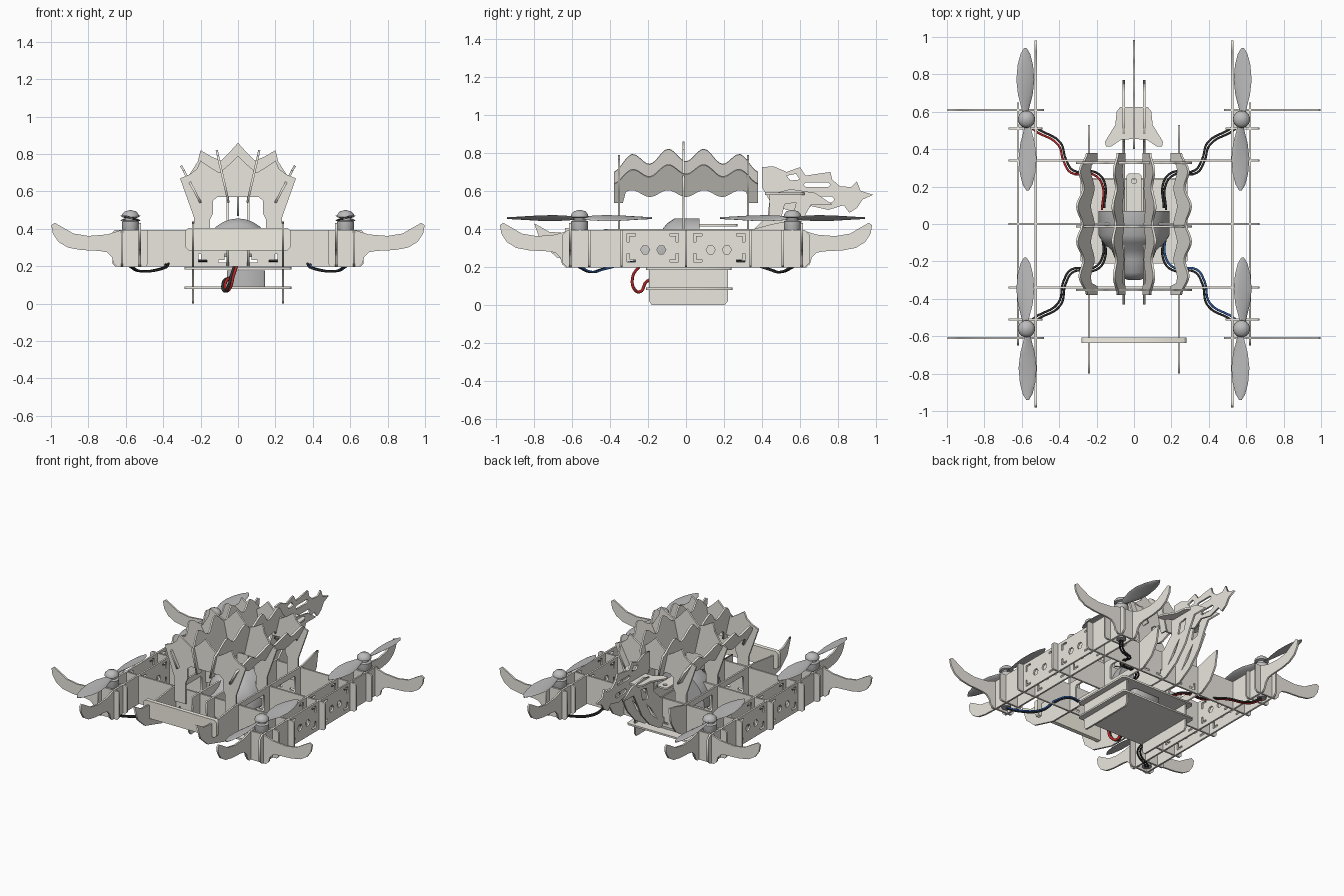
import bpy, bmesh
from math import sin, cos, pi, atan2, hypot
from mathutils import Matrix

if "Cube" in bpy.data.objects:
    bpy.data.objects.remove(bpy.data.objects["Cube"])


def mat(name, c):
    m = bpy.data.materials.new(name)
    m.diffuse_color = (*c, 1)
    m.use_nodes = True
    m.node_tree.nodes["Principled BSDF"].inputs["Base Color"].default_value = m.diffuse_color
    return m


WOOD = mat("plywood", (.83, .80, .74))
CREAM = mat("pale_board", (.90, .87, .78))
METAL = mat("grey_metal", (.5, .5, .5))
BLACK = mat("black_wire", (.03, .03, .03))
RED = mat("red_wire", (.5, .02, .02))
BLUE = mat("blue_wire", (.03, .12, .4))


def bake(name, cu, m, M=Matrix()):
    tmp = bpy.data.objects.new("tmp", cu)
    bpy.context.collection.objects.link(tmp)
    bpy.context.view_layer.update()
    dg = bpy.context.evaluated_depsgraph_get()
    me = bpy.data.meshes.new_from_object(tmp.evaluated_get(dg))
    bpy.data.objects.remove(tmp)
    me.transform(M)
    me.materials.clear()
    me.materials.append(m)
    ob = bpy.data.objects.new(name, me)
    bpy.context.collection.objects.link(ob)
    return ob


def plate(name, axis, pos, outline, holes=(), t=.012, m=WOOD):
    """Flat cut sheet, normal to axis, with holes."""
    cu = bpy.data.curves.new(name, 'CURVE')
    cu.dimensions, cu.fill_mode, cu.extrude = '2D', 'BOTH', t / 2
    for pts in [outline, *holes]:
        s = cu.splines.new('POLY')
        s.points.add(len(pts) - 1)
        for p, (u, v) in zip(s.points, pts):
            p.co = (u, v, 0, 1)
        s.use_cyclic_u = True
    M = {'x': Matrix(((0, 0, 1, pos), (1, 0, 0, 0), (0, 1, 0, 0), (0, 0, 0, 1))),
         'y': Matrix(((1, 0, 0, 0), (0, 0, -1, pos), (0, 1, 0, 0), (0, 0, 0, 1))),
         'z': Matrix.Translation((0, 0, pos))}[axis]
    return bake(name, cu, m, M)


def mirror(half):
    return half + [(-u, v) for u, v in reversed(half) if u != 0]


def rect(a, b, c, d, r=.012):
    return [(a + r, c), (b - r, c), (b, c + r), (b, d - r),
            (b - r, d), (a + r, d), (a, d - r), (a, c + r)]


def hexagon(u, v, r):
    return [(u + r * cos(i * pi / 3), v + r * sin(i * pi / 3)) for i in range(6)]


def elbow(u, v, a, b, n=.045, w=.013):
    return [(u, v), (u + a * n, v), (u + a * n, v + b * w),
            (u + a * w, v + b * w), (u + a * w, v + b * n), (u, v + b * n)]


def corners(a, b, c, d):
    return [elbow(a, c, 1, 1), elbow(b, c, -1, 1), elbow(a, d, 1, -1), elbow(b, d, -1, -1)]


def mesh_obj(name, rings, m, closed=True, caps=True):
    """Loft a skin through rings of points."""
    bm = bmesh.new()
    vs = [[bm.verts.new(p) for p in r] for r in rings]
    n = len(rings[0])
    for a, b in zip(vs, vs[1:]):
        for i in range(n if closed else n - 1):
            j = (i + 1) % n
            bm.faces.new((a[i], a[j], b[j], b[i]))
    if caps:
        bm.faces.new(vs[0])
        bm.faces.new(vs[-1])
    bmesh.ops.recalc_face_normals(bm, faces=bm.faces)
    me = bpy.data.meshes.new(name)
    bm.to_mesh(me)
    bm.free()
    me.materials.append(m)
    ob = bpy.data.objects.new(name, me)
    bpy.context.collection.objects.link(ob)
    bpy.context.view_layer.objects.active = ob
    ob.select_set(True)
    bpy.ops.object.shade_smooth_by_angle(angle=.7)
    ob.select_set(False)
    return ob


def wire(name, pts, m, r=.006):
    cu = bpy.data.curves.new(name, 'CURVE')
    cu.dimensions, cu.bevel_depth, cu.bevel_resolution, cu.resolution_u = '3D', r, 2, 6
    s = cu.splines.new('BEZIER')
    s.bezier_points.add(len(pts) - 1)
    for b, p in zip(s.bezier_points, pts):
        b.co = p
        b.handle_left_type = b.handle_right_type = 'AUTO'
    bake(name, cu, m)


# Upswept horn: outer end shared by rails and corner plates
HORN = [(.62, .395), (.70, .37), (.80, .362), (.88, .375), (.94, .41), (.98, .432), (.998, .42),
        (.99, .375), (.96, .33), (.91, .30), (.84, .287), (.74, .282), (.70, .275), (.675, .25),
        (.665, .215), (.645, .197)]
PANEL = [h for s in (-1, 1) for h in
         corners(min(s * .31, s * .04), max(s * .31, s * .04), .225, .375)
         + [hexagon(s * .215, .29, .024), hexagon(s * .13, .29, .024)]]
RAIL = [(u * .982, v) for u, v in HORN]
PLATE_SIDE = [(-.80, .43), (-.72, .385), (-.6, .375), (-.4, .40), (.36, .40), (.45, .425), (.53, .44),
              (.51, .33), (.46, .25), (.38, .2), (.22, .2), (.22, .02), (.205, 0), (-.18, 0),
              (-.195, .02), (-.195, .2), (-.5, .2), (-.68, .25), (-.76, .32)]
NECK = [(-.43, .4), (.36, .4), (.44, .48), (.44, .58), (.55, .61), (.68, .59), (.77, .53), (.66, .53),
        (.62, .46), (.57, .36), (.48, .26), (.38, .2), (-.36, .2), (-.42, .28)]
SLITS = [[(.40, .27), (.47, .33), (.52, .42), (.47, .37)], [(.50, .45), (.56, .46), (.58, .54), (.52, .53)]]

for s, side in ((-1, "left"), (1, "right")):
    plate(side + "_inner_rail", 'x', s * .525, mirror(RAIL), PANEL)
    plate(side + "_outer_rail", 'x', s * .62, rect(-.65, .65, .197, .395, .025), PANEL)
    plate(side + "_body_side", 'x', s * .24, PLATE_SIDE,
          [rect(-.28, -.06, .25, .36), rect(.06, .28, .25, .36)])
    plate(side + "_neck_plate", 'x', s * .055, NECK, SLITS)

# Cross members and three crowned ribs
for y in (-.34, 0, .34):
    plate("cross_member", 'y', y, rect(-.67, .67, .2, .395),
          [elbow(a * .06, .22, a, 1) for a in (-1, 1)] + [elbow(a * .21, .22, -a, 1) for a in (-1, 1)])
    top = ([(0, .86), (.04, .815), (.09, .765), (.14, .785), (.2, .82), (.215, .76)] if y == 0 else
           [(0, .79), (.04, .75), (.1, .70), (.15, .73), (.2, .765), (.22, .72)])
    plate("crowned_rib", 'y', y - .013, mirror(top + [
        (.26, .69), (.31, .67), (.285, .60), (.235, .46), (.235, .3), (.15, .3), (.15, .45),
        (.135, .48), (.135, .55), (.11, .57), (0, .57)]))

# Slanted wavy back scales
for s in (-1, 1):
    for label, xb, xt, hi, amp in (("inner", .05, .107, .79, .035), ("outer", .20, .292, .715, .03)):
        h = hypot(hi - .54, xt - xb)
        ys = [-.38 + .76 * i / 48 for i in range(49)]
        w = [-cos(2 * pi * y / .19) for y in ys]
        up = [(y, h - .4 * y * y + amp * k) for y, k in zip(ys, w)]
        low = [(y, (.055 + .02 * k) if abs(y) < .33 else 0) for y, k in zip(ys, w)]
        ob = plate(label + "_back_scales", 'x', 0, up + low[::-1])
        ob.location = (s * xb, 0, .54)
        ob.rotation_euler.y = s * atan2(xt - xb, hi - .54)

# Head, with eye and mouth slots, and its cross collar
plate("head", 'x', 0, [
    (.40, .725), (.46, .73), (.53, .70), (.60, .725), (.63, .68), (.69, .69), (.76, .70), (.77, .66),
    (.81, .625), (.87, .62), (.90, .65), (.92, .60), (.985, .58), (.93, .555), (.90, .51), (.86, .485),
    (.83, .525), (.75, .50), (.66, .52), (.60, .48), (.50, .51), (.43, .47), (.44, .55), (.40, .62)],
    [[(.53, .68), (.58, .69), (.60, .66), (.55, .655)], rect(.62, .76, .62, .645), rect(.66, .78, .54, .57)])
plate("head_collar", 'z', .585, mirror([(0, .625), (.075, .625), (.093, .60), (.10, .53), (.155, .44),
                                        (.15, .415), (.12, .415), (.07, .45), (0, .455)]))

# Front bumper, lower decks, battery
plate("front_bumper", 'y', -.622, rect(-.28, .28, .285, .405, .015), t=.028, m=CREAM)
plate("upper_deck", 'z', .19, rect(-.285, .285, -.21, .24))
plate("lower_deck", 'z', .085, rect(-.285, .285, -.21, .245))
plate("battery", 'z', .135, rect(-.06, .145, -.17, .18, .01), t=.085, m=METAL)

# Rounded electronics cover and its tab
rings = [[(w * cos(pi * i / 20), y, .25 + w * 1.08 * sin(pi * i / 20)) for i in range(21)]
         for y, w in ((.07, .19), (-.06, .19), (-.10, .165), (-.14, .12), (-.19, .10), (-.26, .09),
                      (-.29, .06), (-.3, .03))]
mesh_obj("electronics_cover", rings, METAL)
plate("cover_tab", 'z', .42, rect(-.04, .04, .06, .27), [hexagon(0, .23, .015)])

# Four motor corners
MOTOR = [(.03, .2), (.03, .38), (.04, .385), (.045, .40), (.045, .44), (.03, .446), (.03, .458),
         (.046, .463), (.044, .478), (.03, .493), (.006, .50)]
BLADE = [(.02, .014, .5), (.06, .024, .5), (.13, .042, .38), (.21, .05, .28), (.29, .042, .2),
         (.35, .026, .15), (.382, .006, .12)]
for sx in (-1, 1):
    for sy in (-1, 1):
        cx, cy = sx * .575, sy * .56
        mesh_obj("motor", [[(cx + r * cos(i * pi / 12), cy + r * sin(i * pi / 12), z)
                            for i in range(24)] for r, z in MOTOR], METAL)
        for d in (-1, 1):
            rings = []
            for r, w, a in BLADE:
                ring = []
                for i in range(12):
                    c, t = w * cos(i * pi / 6), .005 * sin(i * pi / 6)
                    a2 = a * sx * sy
                    ring.append((cx + d * (c * cos(a2) - t * sin(a2) + sx * .006), cy + d * r,
                                 .457 + c * sin(a2) + t * cos(a2)))
                rings.append(ring)
            mesh_obj("propeller_blade", rings, METAL)
        plate("corner_horn", 'y', sy * .61, [(sx * u, v) for u, v in
              [(.48, .395)] + HORN + [(.495, .197), (.48, .215)]])
        plate("motor_brace", 'y', sy * .51, rect(*sorted((sx * .49, sx * .67)), .2, .395))
        plate("motor_mount", 'z', .38, rect(*sorted((sx * .525, sx * .62)), *sorted((sy * .51, sy * .61))))
        # Motor leads running to the centre
        colour = (RED if sy > 0 else BLACK) if sx < 0 else (BLACK if sy > 0 else BLUE)
        for k, m in ((-.006, BLACK), (.006, colour)):
            path = [(.575, .56, .2), (.53, .51, .175), (.40, .43, .19), (.37, .34, .22),
                    (.33, .28, .23), (.21, .27, .23), (.165, .22, .23), (.165, .08, .23)]
            if sy < 0:
                path = [(x, y - .03 * (y < .4), z) for x, y, z in path]
            wire("motor_lead", [(sx * (x + k), sy * (y - k), z) for x, y, z in path], m)

# Hanging battery leads
for k, m in ((-.006, BLACK), (.006, RED)):
    wire("battery_lead", [(-.01 + k, -.24, .21), (-.03 + k, -.28, .15), (-.05 + k, -.27, .08),
                          (-.07 + k, -.24, .07), (-.07 + k, -.21, .12), (-.03 + k, -.16, .14)], m, .008)
